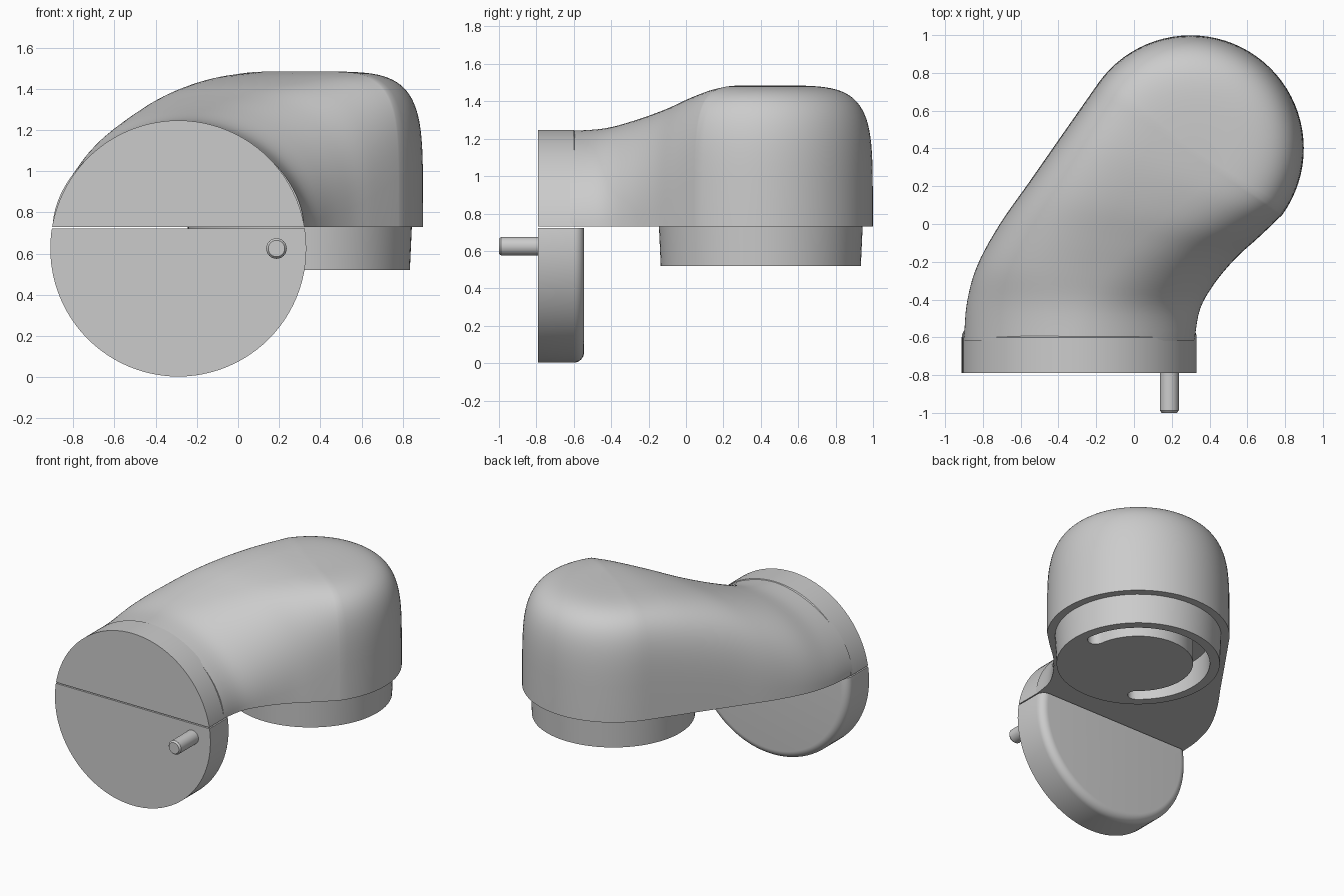
import bpy, bmesh
from math import sin, cos, pi, radians
from mathutils import Vector, Matrix

if "Cube" in bpy.data.objects:
    bpy.data.objects.remove(bpy.data.objects["Cube"])

grey = bpy.data.materials.new("light_grey")
grey.use_nodes = True
colour = (0.6, 0.6, 0.6, 1)
grey.diffuse_color = colour
grey.node_tree.nodes["Principled BSDF"].inputs["Base Color"].default_value = colour

SPLIT = 0.73                          # height of the parting plane
HEAD = Vector((0.3, 0.4, 0))          # axis of the rounded head
DISC = Vector((-0.29, 0, 0.625))      # axis of the round front
DISC_R = 0.622


def finish(bm, name):
    bmesh.ops.remove_doubles(bm, verts=bm.verts, dist=0.0002)
    bmesh.ops.recalc_face_normals(bm, faces=bm.faces)
    mesh = bpy.data.meshes.new(name)
    bm.to_mesh(mesh)
    bm.free()
    mesh.materials.append(grey)
    ob = bpy.data.objects.new(name, mesh)
    bpy.context.collection.objects.link(ob)
    return ob


def smooth(ob):
    bpy.ops.object.select_all(action='DESELECT')
    ob.select_set(True)
    bpy.context.view_layer.objects.active = ob
    bpy.ops.object.shade_smooth_by_angle(angle=radians(35))


def turned(profile, centre, axis='Z', steps=96):
    """Solid of revolution from (radius, position along axis) pairs."""
    bm = bmesh.new()
    rings = []
    for r, h in profile:
        ring = []
        for i in range(steps):
            a = 2 * pi * i / steps
            p = (r * cos(a), r * sin(a), h) if axis == 'Z' else (r * cos(a), h, r * sin(a))
            ring.append(bm.verts.new(centre + Vector(p)))
        rings.append(ring)
    for lo, hi in zip(rings, rings[1:]):
        for i in range(steps):
            j = (i + 1) % steps
            bm.faces.new((lo[i], lo[j], hi[j], hi[i]))
    bm.faces.new(rings[0])
    bm.faces.new(rings[-1])
    return bm


def cut_flat(bm, height, keep_above):
    """Slice at a height and cap the cut."""
    geom = bm.verts[:] + bm.edges[:] + bm.faces[:]
    cut = bmesh.ops.bisect_plane(bm, geom=geom, plane_co=(0, 0, height), plane_no=(0, 0, 1),
                                 clear_inner=keep_above, clear_outer=not keep_above)
    edges = [e for e in cut["geom_cut"] if isinstance(e, bmesh.types.BMEdge)]
    bmesh.ops.contextual_create(bm, geom=edges)


# Lower half of the round front, with a rounded back rim
fillet = [(DISC_R - 0.055 * (1 - cos(t)), -0.6 + 0.055 * sin(t))
          for t in (pi / 2 * i / 8 for i in range(9))]
bm = turned([(DISC_R, -0.79)] + fillet, DISC, 'Y')
cut_flat(bm, 0.722, False)
smooth(finish(bm, "lower_front_disc"))

# Upper half of the round front, as a collar on the body
bm = turned([(DISC_R, -0.79), (DISC_R, -0.6), (DISC_R - 0.01, -0.59)], DISC, 'Y')
cut_flat(bm, SPLIT, True)
smooth(finish(bm, "front_collar"))

# Pin with a chamfered tip
bm = turned([(0.04, -1), (0.05, -0.988), (0.05, -0.75)], Vector((0.187, 0, 0.625)), 'Y', 32)
smooth(finish(bm, "front_pin"))

# Body stations: left edge x, y; right edge x, y; height; squareness
stations = [
    (-0.90, -0.62, 0.32, -0.62, 0.512, 1.85),
    (-0.885, -0.42, 0.35, -0.45, 0.525, 1.95),
    (-0.83, -0.22, 0.43, -0.31, 0.57, 2.3),
    (-0.71, 0.00, 0.54, -0.18, 0.63, 2.8),
    (-0.556, 0.22, 0.65, -0.08, 0.69, 3.5),
    (-0.368, 0.49, 0.735, 0.00, 0.735, 4.3),
    (-0.186, 0.75, 0.786, 0.05, 0.755, 5.0),
]


def spline(rows, steps):
    out = []
    for i in range(len(rows) - 1):
        a, b = rows[max(i - 1, 0)], rows[i]
        c, d = rows[i + 1], rows[min(i + 2, len(rows) - 1)]
        for s in range(steps):
            t = s / steps
            out.append([q + t / 2 * (r - p + t * (2 * p - 5 * q + 4 * r - s2
                                                  + t * (3 * (q - r) + s2 - p)))
                        for p, q, r, s2 in zip(a, b, c, d)])
    return out + [rows[-1]]


# Half sections run from the base edge up to the crown, round the whole outline
halves_left, halves_right = [], []
for lx, ly, rx, ry, h, n in spline(stations, 5):
    left, right = Vector((lx, ly, 0)), Vector((rx, ry, 0))
    mid = (left + right) / 2
    halves_left.append((left, mid, h, n))
    halves_right.append((right, mid, h, n))
left_rim, crown, h, n = halves_left[-1]
spoke = left_rim - crown
FAN = 40
fan = [(crown + Matrix.Rotation(-pi * i / FAN, 3, 'Z') @ spoke, crown, h, n)
       for i in range(1, FAN)]
halves = halves_left + fan + halves_right[::-1]

bm = bmesh.new()
RISE = 24
rows = []
for edge, mid, h, n in halves:
    row = []
    for k in range(RISE + 1):
        a = pi / 2 * k / RISE
        out = max(cos(a), 0) ** (2 / n) if k < RISE else 0
        p = mid.lerp(edge, out)
        p.z = SPLIT + h * sin(a) ** (2 / n)
        row.append(bm.verts.new(p))
    rows.append(row)
for r0, r1 in zip(rows, rows[1:]):
    for k in range(RISE):
        bm.faces.new((r0[k], r0[k + 1], r1[k + 1], r1[k]))
bm.faces.new([row[0] for row in rows])
bm.faces.new(rows[0] + rows[-1][-2::-1])
smooth(finish(bm, "body_shell"))

# Tapered plug below the head
plug = finish(turned([(0.535, 0.52), (0.545, SPLIT + 0.01)], HEAD), "base_plug")

# Curved slot with round ends, cut into the underside of the plug
RADIUS, HALF_WIDTH, SWEEP, FACING = 0.415, 0.055, radians(112), radians(120)


def polar(r, a):
    return Vector((r * cos(a), r * sin(a), 0))


outline = []
for side in (1, -1):
    for i in range(49):
        a = FACING + side * SWEEP * (2 * i / 48 - 1)
        outline.append(HEAD + polar(RADIUS + side * HALF_WIDTH, a))
    end = FACING + side * SWEEP
    for i in range(1, 8):
        turn = pi * i / 8 + (0 if side > 0 else pi)
        outline.append(HEAD + polar(RADIUS, end) + polar(HALF_WIDTH, end + turn))
bm = bmesh.new()
face = bm.faces.new([bm.verts.new(p + Vector((0, 0, 0.45))) for p in outline])
top = bmesh.ops.extrude_face_region(bm, geom=[face])["geom"]
bmesh.ops.translate(bm, vec=(0, 0, 0.26),
                    verts=[v for v in top if isinstance(v, bmesh.types.BMVert)])
cutter = finish(bm, "slot_cutter")
cutter.hide_render = True

cut = plug.modifiers.new("slot", 'BOOLEAN')
cut.operation = 'DIFFERENCE'
cut.solver = 'EXACT'
cut.object = cutter
bpy.context.view_layer.objects.active = plug
bpy.ops.object.modifier_apply(modifier=cut.name)
bpy.data.objects.remove(cutter)
smooth(plug)
